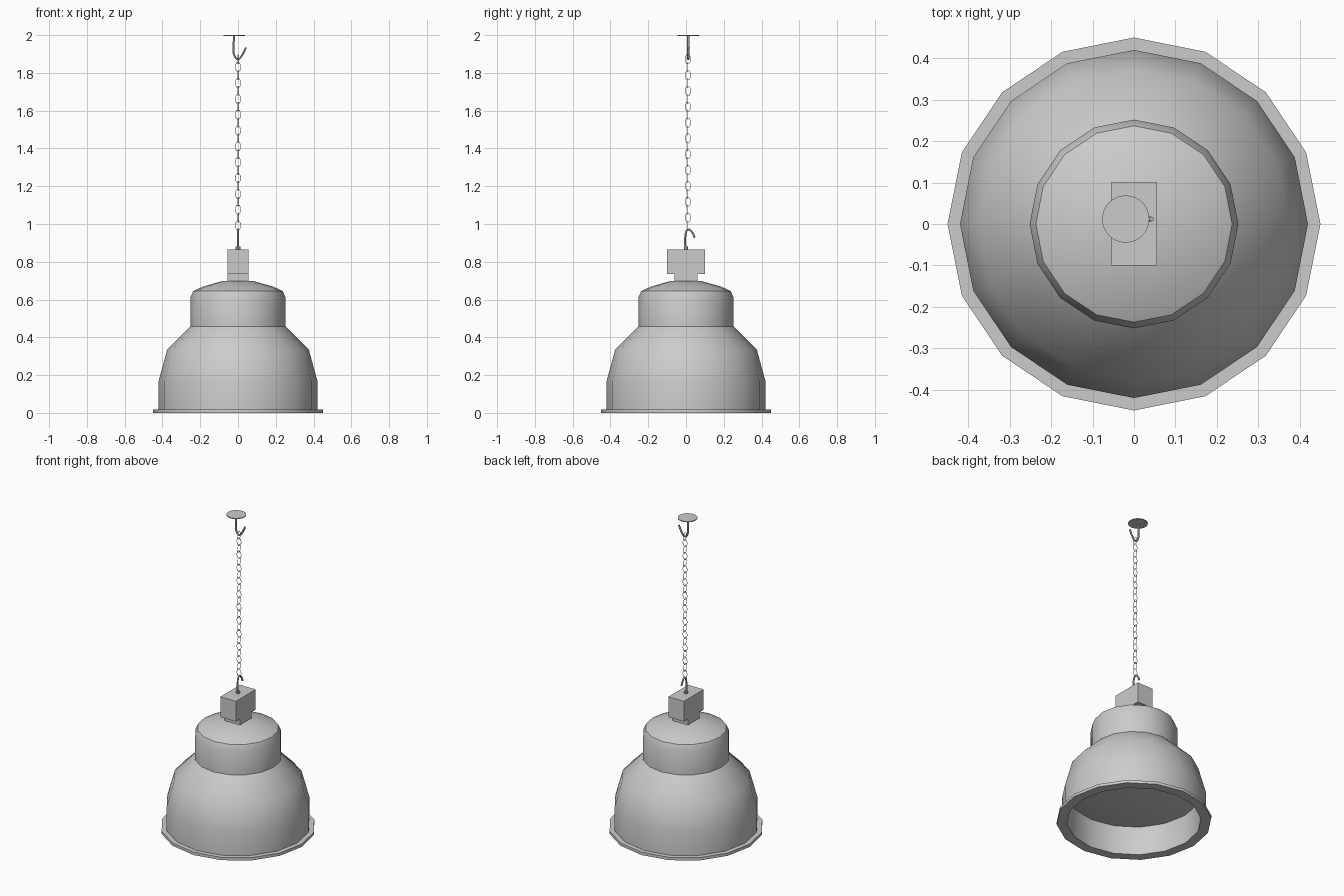
import bpy, bmesh, math
from mathutils import Vector

if "Cube" in bpy.data.objects:
    bpy.data.objects.remove(bpy.data.objects["Cube"])


def finish(obj, angle=35):
    bpy.ops.object.select_all(action='DESELECT')
    obj.select_set(True)
    bpy.context.view_layer.objects.active = obj
    if obj.type == 'CURVE':
        bpy.ops.object.convert(target='MESH')
    bpy.ops.object.shade_smooth_by_angle(angle=math.radians(angle))


def mesh_object(name, bm):
    mesh = bpy.data.meshes.new(name)
    bm.to_mesh(mesh)
    bm.free()
    obj = bpy.data.objects.new(name, mesh)
    bpy.context.collection.objects.link(obj)
    return obj


def lathe(name, profile, sides, center=(0, 0), angle=35):
    bm = bmesh.new()
    verts = [bm.verts.new((r, 0, z)) for r, z in profile]
    edges = [bm.edges.new(p) for p in zip(verts, verts[1:])]
    bmesh.ops.spin(bm, geom=verts + edges, cent=(0, 0, 0), axis=(0, 0, 1),
                   angle=2 * math.pi, steps=sides)
    bmesh.ops.remove_doubles(bm, verts=bm.verts, dist=1e-4)
    bmesh.ops.recalc_face_normals(bm, faces=bm.faces)
    bmesh.ops.translate(bm, verts=bm.verts, vec=(center[0], center[1], 0))
    obj = mesh_object(name, bm)
    finish(obj, angle)
    return obj


def wire(name, paths, radius, cyclic=False):
    curve = bpy.data.curves.new(name, 'CURVE')
    curve.dimensions = '3D'
    curve.bevel_depth = radius
    curve.bevel_resolution = 1
    curve.resolution_u = 4
    curve.use_fill_caps = True
    for path in paths:
        s = curve.splines.new('BEZIER')
        s.bezier_points.add(len(path) - 1)
        s.use_cyclic_u = cyclic
        for p, co in zip(s.bezier_points, path):
            p.co = co
            p.handle_left_type = p.handle_right_type = 'AUTO'
    obj = bpy.data.objects.new(name, curve)
    bpy.context.collection.objects.link(obj)
    finish(obj, 50)
    return obj


def box(name, lo, hi):
    lo, hi = Vector(lo), Vector(hi)
    bm = bmesh.new()
    bmesh.ops.create_cube(bm, size=1)
    bmesh.ops.scale(bm, verts=bm.verts, vec=hi - lo)
    bmesh.ops.translate(bm, verts=bm.verts, vec=(lo + hi) / 2)
    return mesh_object(name, bm)


# Bell shade: hollow inner wall, rim, outer wall, neck and crown
lathe("shade", [
    (0, 0.67), (0.19, 0.64), (0.225, 0.60), (0.225, 0.45), (0.35, 0.325),
    (0.39, 0.17), (0.39, 0.0), (0.45, 0.0), (0.45, 0.018),
    (0.42, 0.018), (0.42, 0.17), (0.375, 0.335), (0.252, 0.457), (0.252, 0.61),
    (0.237, 0.645), (0.19, 0.667), (0.085, 0.697), (0, 0.70)], 16)

# Lens closing the inside, bulging slightly downward
lathe("lens", [(0, 0.15), (0.15, 0.155), (0.29, 0.165), (0.395, 0.185)], 32)
bpy.data.objects["lens"].data.flip_normals() if \
    bpy.data.objects["lens"].data.polygons[0].normal.z > 0 else None

# Gear box on the crown
box("gear_box", (-0.055, -0.10, 0.735), (0.055, 0.10, 0.865))
box("gear_box_base", (-0.055, -0.06, 0.69), (0.055, 0.06, 0.735))

# Lower hook and its collar
lathe("hook_collar", [(0, 0.86), (0.012, 0.86), (0.012, 0.88), (0, 0.88)], 10)
wire("lower_hook", [[(0, -0.003, 0.87), (0, -0.004, 0.93), (0, 0.012, 0.97),
                     (0, 0.033, 0.955), (0, 0.046, 0.928)]], 0.006)

# Chain of alternating links
W, H = 0.013, 0.025
links = []
for i in range(22):
    c = Vector((0, 0.01, 1.872 - i * 0.0419))
    side = Vector((0, 1, 0)) if i % 2 == 0 else Vector((1, 0, 0))
    up = Vector((0, 0, 1))
    links.append([c + up * H, c + side * W + up * H * 0.4, c + side * W - up * H * 0.4,
                  c - up * H, c - side * W - up * H * 0.4, c - side * W + up * H * 0.4])
wire("chain", links, 0.0015, cyclic=True)

# Ceiling plate and upper hook
lathe("ceiling_plate", [(0, 1.995), (0.057, 1.995), (0.057, 2.0), (0, 2.0)], 32, (-0.02, 0.012))
wire("upper_hook", [[(-0.02, 0.012, 1.996), (-0.024, 0.012, 1.93), (-0.018, 0.012, 1.89),
                     (0.0, 0.012, 1.873), (0.02, 0.012, 1.892), (0.042, 0.012, 1.934)]], 0.006)
